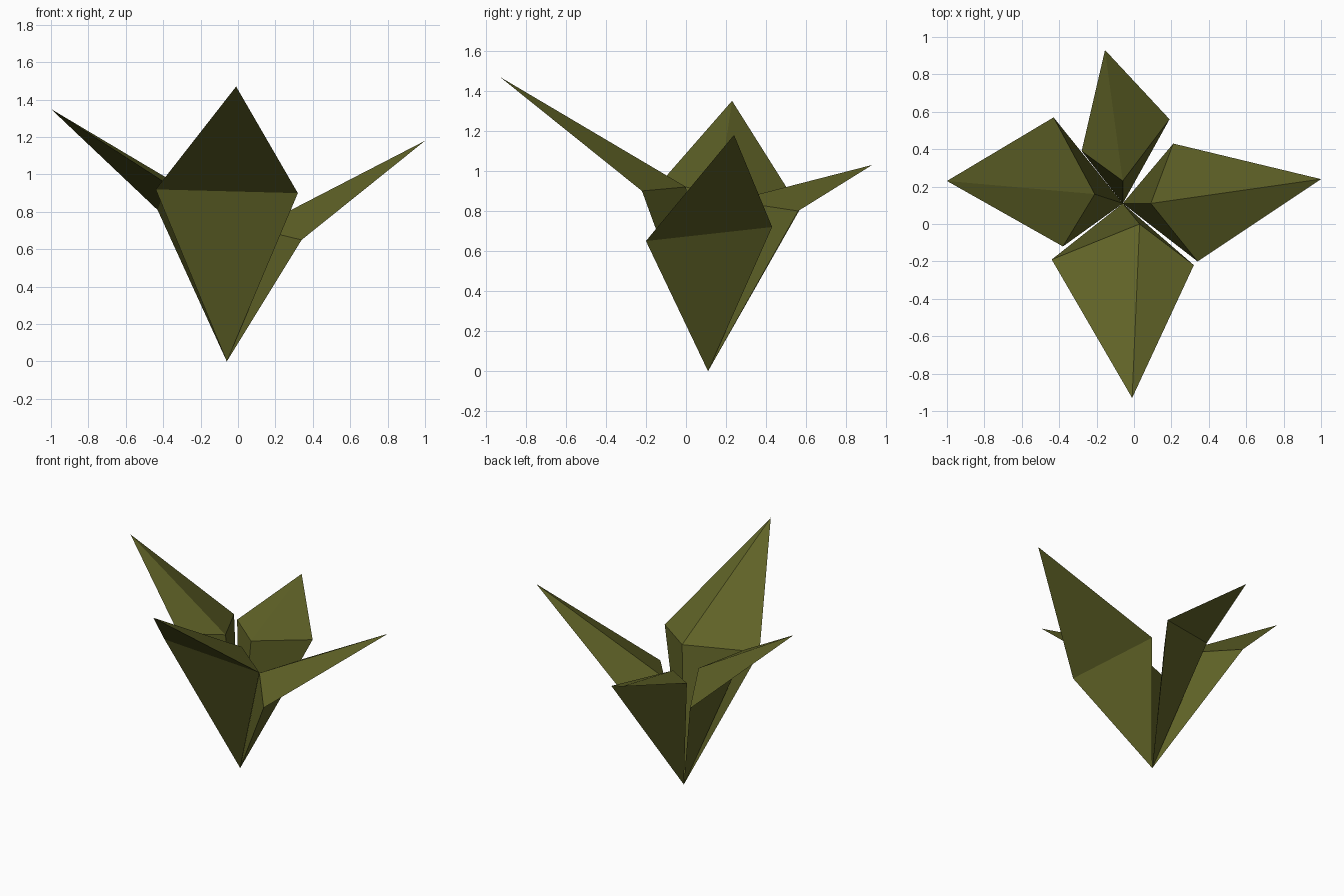
import bpy, bmesh

if "Cube" in bpy.data.objects:
    bpy.data.objects.remove(bpy.data.objects["Cube"])

olive = bpy.data.materials.new("olive green")
olive.diffuse_color = (0.115, 0.122, 0.02, 1)
olive.use_nodes = True
olive.node_tree.nodes["Principled BSDF"].inputs["Base Color"].default_value = olive.diffuse_color

BASE = (-0.06, 0.11, 0.0)  # all leaves grow from this point


def leaf(name, tip, left, right, crease):
    """Folded leaf: flat outer side, creased inner side, closed volume."""
    bm = bmesh.new()
    b, t, l, r, m = [bm.verts.new(p) for p in (BASE, tip, left, right, crease)]
    for end in (b, t):
        for p, q in ((l, m), (m, r), (r, l)):
            bm.faces.new((end, p, q))
    bmesh.ops.recalc_face_normals(bm, faces=bm.faces)
    mesh = bpy.data.meshes.new(name)
    bm.to_mesh(mesh)
    bm.free()
    mesh.materials.append(olive)
    bpy.context.collection.objects.link(bpy.data.objects.new(name, mesh))


# Four leaves around the base: tip, two side corners, inner crease
leaf("front_leaf", (-0.01, -0.93, 1.47), (-0.44, -0.19, 0.92), (0.32, -0.22, 0.90), (0.03, 0.0, 0.92))
leaf("right_leaf", (1.0, 0.24, 1.18), (0.34, -0.20, 0.65), (0.21, 0.43, 0.72), (0.09, 0.11, 0.71))
leaf("back_leaf", (-0.155, 0.93, 1.03), (0.19, 0.56, 0.80), (-0.28, 0.39, 0.88), (-0.06, 0.23, 0.85))
leaf("left_leaf", (-1.0, 0.23, 1.35), (-0.43, 0.57, 0.81), (-0.38, -0.12, 0.95), (-0.21, 0.16, 0.88))
